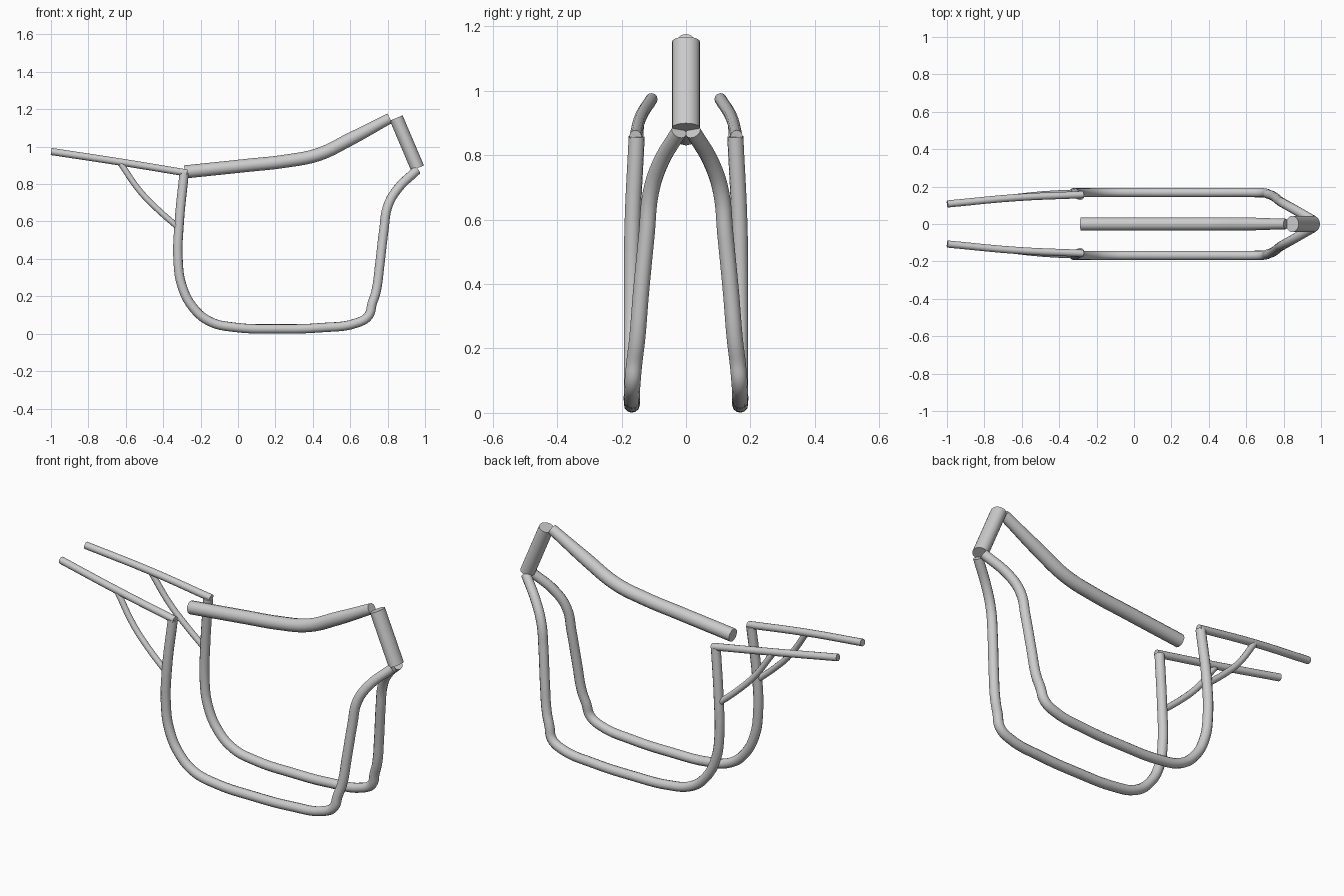
import bpy, math
from mathutils import Vector

if "Cube" in bpy.data.objects:
    bpy.data.objects.remove(bpy.data.objects["Cube"])

metal = bpy.data.materials.new("light grey metal")
metal.diffuse_color = (0.6, 0.6, 0.6, 1)
metal.use_nodes = True
metal.node_tree.nodes["Principled BSDF"].inputs["Base Color"].default_value = metal.diffuse_color


def finish(ob, name):
    ob.name = name
    ob.data.materials.clear()
    ob.data.materials.append(metal)
    bpy.ops.object.select_all(action='DESELECT')
    ob.select_set(True)
    bpy.context.view_layer.objects.active = ob
    bpy.ops.object.shade_smooth_by_angle(angle=math.radians(40))


def tube(name, pts, radius, end_scale=1.0):
    """Round capped tube along a smooth path."""
    cu = bpy.data.curves.new(name, 'CURVE')
    cu.dimensions = '3D'
    cu.bevel_depth = radius
    cu.bevel_resolution = 4
    cu.resolution_u = 5
    cu.use_fill_caps = True
    sp = cu.splines.new('BEZIER')
    sp.bezier_points.add(len(pts) - 1)
    for p, co in zip(sp.bezier_points, pts):
        p.co = co
        p.handle_left_type = p.handle_right_type = 'AUTO'
    sp.bezier_points[-1].radius = end_scale
    ob = bpy.data.objects.new(name, cu)
    bpy.context.collection.objects.link(ob)
    bpy.ops.object.select_all(action='DESELECT')
    ob.select_set(True)
    bpy.context.view_layer.objects.active = ob
    bpy.ops.object.convert(target='MESH')
    finish(bpy.context.object, name)


def pair(name, pts, radius):
    for side, s in (("left", 1), ("right", -1)):
        tube(f"{side}_{name}", [(x, s * y, z) for x, y, z in pts], radius)


# top backbone tube
tube("backbone", [(-0.285, 0, 0.865), (0.05, 0, 0.90), (0.25, 0, 0.922), (0.43, 0, 0.958),
                  (0.60, 0, 1.04), (0.812, 0, 1.152)], 0.035, 0.8)

# steering head tube, slightly flattened
top, bottom = Vector((0.846, 0, 1.153)), Vector((0.960, 0, 0.885))
axis = top - bottom
bpy.ops.mesh.primitive_cylinder_add(vertices=24, radius=1, depth=1, location=(top + bottom) / 2,
                                    rotation=(0, math.atan2(axis.x, axis.z), 0))
head = bpy.context.object
head.scale = (0.037, 0.043, axis.length)
bpy.ops.object.transform_apply(location=False, rotation=False, scale=True)
finish(head, "head_tube")

# cradle loops: down from the head, under, and up at the rear
pair("cradle_tube", [
    (0.955, 0.022, 0.873), (0.85, 0.082, 0.77), (0.80, 0.11, 0.68), (0.78, 0.122, 0.556),
    (0.758, 0.14, 0.37), (0.738, 0.152, 0.225), (0.717, 0.160, 0.16), (0.698, 0.166, 0.096),
    (0.642, 0.168, 0.06), (0.44, 0.168, 0.032), (0.21, 0.168, 0.026), (-0.016, 0.168, 0.034),
    (-0.15, 0.168, 0.065), (-0.24, 0.168, 0.14), (-0.30, 0.168, 0.257), (-0.32, 0.168, 0.385),
    (-0.315, 0.166, 0.583), (-0.288, 0.153, 0.858)], 0.025)

# seat rails running back
pair("seat_rail", [(-0.998, 0.107, 0.974), (-0.63, 0.141, 0.918), (-0.272, 0.157, 0.859)], 0.019)

# curved struts under the rails
pair("seat_strut", [(-0.626, 0.145, 0.908), (-0.524, 0.156, 0.762), (-0.43, 0.163, 0.665),
                    (-0.322, 0.168, 0.570)], 0.016)
